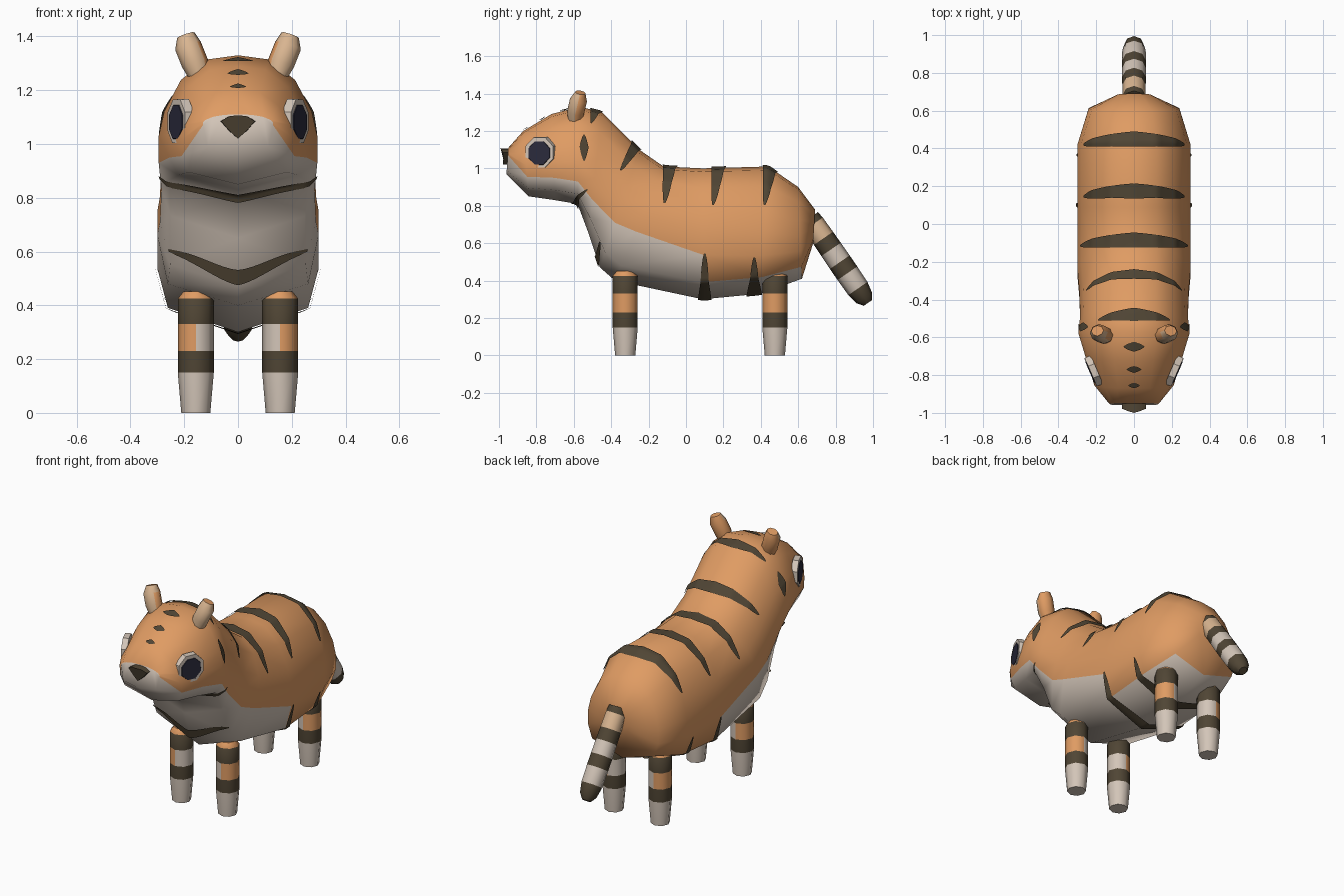
import bpy, bmesh, math
from mathutils import Vector
from mathutils.bvhtree import BVHTree

if "Cube" in bpy.data.objects:
    bpy.data.objects.remove(bpy.data.objects["Cube"])


def material(name, rgb):
    m = bpy.data.materials.new(name)
    m.use_nodes = True
    m.diffuse_color = (*rgb, 1)
    m.node_tree.nodes["Principled BSDF"].inputs["Base Color"].default_value = (*rgb, 1)
    return m


ORANGE, CREAM, DARK, TAN, EYE = range(5)
MATS = [material("orange fur", (0.74, 0.33, 0.125)),
        material("cream fur", (0.65, 0.56, 0.48)),
        material("dark brown", (0.08, 0.06, 0.035)),
        material("tan ear", (0.69, 0.46, 0.28)),
        material("eye navy", (0.024, 0.024, 0.045))]


def finish(name, bm, angle=50):
    me = bpy.data.meshes.new(name)
    bm.to_mesh(me)
    bm.free()
    for m in MATS:
        me.materials.append(m)
    ob = bpy.data.objects.new(name, me)
    bpy.context.collection.objects.link(ob)
    bpy.ops.object.select_all(action='DESELECT')
    ob.select_set(True)
    bpy.context.view_layer.objects.active = ob
    bpy.ops.object.shade_smooth_by_angle(angle=math.radians(angle))


def loft(bm, rings, mat_rule, caps):
    """Bridge closed rings of points; mat_rule(segment, side) gives the colour."""
    vs = [[bm.verts.new(p) for p in r] for r in rings]
    n = len(vs[0])
    for i in range(len(vs) - 1):
        for k in range(n):
            j = (k + 1) % n
            f = bm.faces.new((vs[i][k], vs[i][j], vs[i + 1][j], vs[i + 1][k]))
            f.material_index = mat_rule(i, k)
    for ring, mat in ((vs[0], caps[0]), (vs[-1], caps[1])):
        bm.faces.new(ring).material_index = mat
    bmesh.ops.recalc_face_normals(bm, faces=bm.faces)


# Body and head: (top y, top z, bottom y, bottom z, half width, seam height fraction)
SECTIONS = [
    (-0.95, 1.11, -0.96, 0.97, 0.13, 0.72),
    (-0.87, 1.20, -0.84, 0.85, 0.21, 0.30),
    (-0.72, 1.29, -0.70, 0.83, 0.255, 0.26),
    (-0.57, 1.33, -0.58, 0.81, 0.295, 0.23),
    (-0.45, 1.30, -0.52, 0.65, 0.285, 0.28),
    (-0.25, 1.10, -0.46, 0.47, 0.29, 0.38),
    (-0.12, 1.01, -0.38, 0.40, 0.30, 0.43),
    (0.09, 1.00, 0.09, 0.30, 0.30, 0.34),
    (0.44, 1.01, 0.40, 0.33, 0.30, 0.30),
    (0.60, 0.90, 0.62, 0.41, 0.24, 0.30),
    (0.69, 0.78, 0.68, 0.60, 0.09, 0.30),
]


def section(ty, tz, by, bz, w, s):
    up = 1 - s
    prof = [(0, 0), (0.87, min(0.13, s * 0.45)), (1, s), (1, s + 0.25 * up),
            (0.93, s + 0.48 * up), (0.72, s + 0.77 * up), (0.40, s + 0.96 * up), (0, 1)]
    half = [Vector((u * w, by + (ty - by) * t, bz + (tz - bz) * t)) for u, t in prof]
    return half + [Vector((-p.x, p.y, p.z)) for p in half[-2:0:-1]]


def body_colour(i, k):
    cream_rows = 2 if i < 7 else 1 if i < 9 else 0
    return CREAM if min(k, 13 - k) < cream_rows else ORANGE


bm = bmesh.new()
loft(bm, [section(*s) for s in SECTIONS], body_colour, (CREAM, ORANGE))
bmesh.ops.triangulate(bm, faces=bm.faces)
skin = BVHTree.FromBMesh(bm)
finish("body", bm, 85)


# Stripes: thin tapered plates wrapped on the skin around a centre point
def stripe(name, centre, up, angles, half_width, sweep=0.0, power=0.6, n=40):
    c, u, x = Vector(centre), Vector(up).normalized(), Vector((1, 0, 0))
    axis = u.cross(x).normalized()
    if axis.y < 0:
        axis.negate()
    bm = bmesh.new()
    rows = []
    for i in range(n + 1):
        t = -1 + 2 * i / n
        a = math.radians(angles[0] + (angles[1] - angles[0]) * i / n)
        d = u * math.cos(a) + x * math.sin(a)
        w = half_width * max(1 - abs(t), 0.01) ** power
        hits = [skin.ray_cast(c + axis * (sweep * abs(t) ** 1.5 + v * w), d)[0]
                for v in (-1, -0.5, 0, 0.5, 1)]
        if None not in hits:
            rows.append([bm.verts.new(h + d * 0.008) for h in hits])
    for r, q in zip(rows, rows[1:]):
        for k in range(4):
            bm.faces.new((r[k], r[k + 1], q[k + 1], q[k])).material_index = DARK
    bmesh.ops.recalc_face_normals(bm, faces=bm.faces)
    if sum(f.normal.dot(f.calc_center_median() - c) for f in bm.faces) < 0:
        bmesh.ops.reverse_faces(bm, faces=bm.faces)
    finish(name, bm)


for i, y in enumerate((0.45, 0.175, -0.085)):
    stripe(f"back_stripe_{i + 1}", (0, y, 0.65), (0, 0, 1), (-60, 60), 0.04, -0.03, 0.5)
stripe("neck_stripe", (0, -0.425, 0.85), (0, 0.5, 0.86), (-58, 58), 0.034, -0.005, 0.5)
stripe("nape_stripe", (0, -0.51, 1.05), (0, 0.12, 1), (-45, 45), 0.036, -0.02)
for name, s in (("left", 1), ("right", -1)):
    stripe(f"cheek_stripe_{name}", (0, -0.545, 1.05), (0, 0, 1), (s * 62, s * 92), 0.024)
for i, (y, z, a, w) in enumerate(((-0.65, 1.05, 12, 0.026), (-0.77, 1.02, 9, 0.018),
                                  (-0.855, 1.0, 8, 0.014))):
    stripe(f"forehead_spot_{i + 1}", (0, y, z), (0, 0, 1), (-a, a), w, n=8)
stripe("throat_stripe", (0, -0.45, 0.88), (0, -0.87, -0.5), (-78, 78), 0.022, -0.045, 0.4)
stripe("chest_stripe", (0, -0.30, 0.56), (0, -0.95, -0.3), (-62, 62), 0.03, -0.09, 0.4)
stripe("belly_stripe_front", (0, 0.10, 0.60), (0, 0, -1), (-80, 80), 0.036, 0, 0.45)
stripe("belly_stripe_rear", (0, 0.365, 0.60), (0, 0, -1), (-76, 76), 0.042, 0, 0.5)


# Tubes: rings of (centre, side radius, depth radius)
def tube(name, rings, mats, n=8, rule=None):
    t = (Vector(rings[-1][0]) - Vector(rings[0][0])).normalized()
    depth = t.cross(Vector((1, 0, 0))).normalized()
    side = depth.cross(t)
    loops = []
    for c, rx, ry in rings:
        loops.append([Vector(c) + side * rx * math.cos(2 * math.pi * k / n)
                      + depth * ry * math.sin(2 * math.pi * k / n) for k in range(n)])
    bm = bmesh.new()
    loft(bm, loops, lambda i, k: mats[i], (mats[0], mats[-1]))
    bm.normal_update()
    if rule:
        for f in bm.faces:
            f.material_index = rule(f)
    finish(name, bm)


# Legs: banded, with cream on the inner half of the upper light band
for end, y in (("front", -0.325), ("rear", 0.475)):
    for name, s in (("left", 1), ("right", -1)):
        x = 0.157 * s

        def inner(f, x=x, s=s):
            c = f.calc_center_median()
            if 0.23 < c.z < 0.33 and (c.x - x) * s < 0:
                return CREAM
            return f.material_index

        levels = [(0, 0.054), (0.15, 0.067), (0.23, 0.067), (0.33, 0.067),
                  (0.425, 0.067), (0.452, 0.045)]
        tube(f"{end}_leg_{name}", [((x, y, z), r, r) for z, r in levels],
             (CREAM, DARK, ORANGE, DARK, ORANGE), rule=inner)

# Tail
A, B = Vector((0, 0.66, 0.735)), Vector((0, 0.972, 0.28))
TAIL = [(0, 0.055), (0.07, 0.06), (0.24, 0.062), (0.37, 0.063), (0.52, 0.064),
        (0.65, 0.064), (0.83, 0.062), (0.94, 0.050), (1.0, 0.026)]
tube("tail", [(A.lerp(B, t), r, r) for t, r in TAIL],
     (DARK, TAN, DARK, CREAM, DARK, CREAM, DARK, DARK))


# Ears and eyes
def plate(name, centre, normal, radius, thick, mat):
    """Octagonal disc facing along normal."""
    n = Vector(normal).normalized()
    u = Vector((0, 0, 1)).cross(n).normalized()
    v = n.cross(u)
    ring = [u * math.cos(a) + v * math.sin(a)
            for a in (math.pi / 8 + k * math.pi / 4 for k in range(8))]
    c = Vector(centre)
    bm = bmesh.new()
    loft(bm, [[c - n * thick + p * radius for p in ring], [c + p * radius * 0.97 for p in ring]],
         lambda i, k: mat, (mat, mat))
    finish(name, bm, 30)


for name, s in (("left", 1), ("right", -1)):
    tube(f"ear_{name}", [((s * 0.137, -0.595, 1.235), 0.036, 0.034),
                         ((s * 0.160, -0.590, 1.30), 0.050, 0.046),
                         ((s * 0.186, -0.575, 1.365), 0.050, 0.046),
                         ((s * 0.194, -0.565, 1.405), 0.034, 0.028)],
         (ORANGE,) * 3,
         rule=lambda f, s=s: TAN if f.normal.y < -0.3 and f.normal.x * s > -0.75 else ORANGE)
    facing = Vector((s * 0.92, -0.40, 0.02)).normalized()
    spot = Vector((s * 0.230, -0.785, 1.085))
    plate(f"eye_white_{name}", spot, facing, 0.09, 0.035, CREAM)
    plate(f"eye_pupil_{name}", spot + facing * 0.003 + Vector((0, 0, -0.003)),
          facing, 0.068, 0.003, EYE)

# Nose: rounded triangle running into the muzzle, pointed towards the middle
tri = [(0, 1.02), (0.035, 1.05), (0.066, 1.085), (0.035, 1.103), (0, 1.107),
       (-0.035, 1.103), (-0.066, 1.085), (-0.035, 1.05)]
bm = bmesh.new()
loft(bm, [[Vector((x, -0.93, z)) for x, z in tri],
          [Vector((x * 0.95, -1.0 + abs(x) * 0.25 + (1.107 - z) * 0.25, z)) for x, z in tri]],
     lambda i, k: DARK, (DARK, DARK))
finish("nose", bm, 30)
